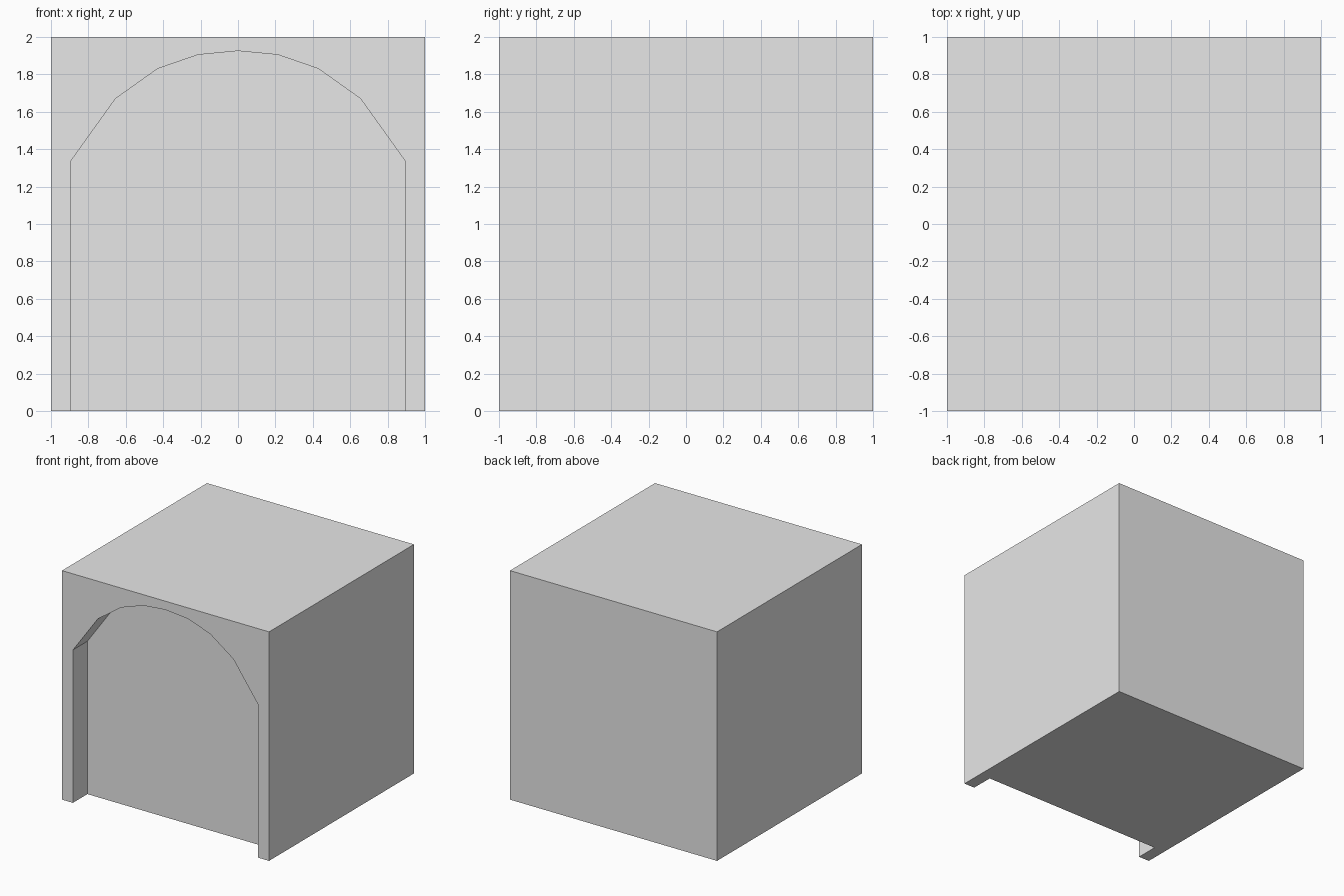
import bpy
import bmesh

default = bpy.data.objects.get("Cube")
if default:
    bpy.data.objects.remove(default, do_unlink=True)

# Plain grey stone
grey = bpy.data.materials.new("grey")
grey.use_nodes = True
colour = (0.8, 0.8, 0.8, 1)
grey.diffuse_color = colour
grey.node_tree.nodes["Principled BSDF"].inputs["Base Color"].default_value = colour


def add_object(name, bm):
    bmesh.ops.recalc_face_normals(bm, faces=bm.faces)
    mesh = bpy.data.meshes.new(name)
    bm.to_mesh(mesh)
    bm.free()
    mesh.materials.append(grey)
    obj = bpy.data.objects.new(name, mesh)
    bpy.context.collection.objects.link(obj)
    return obj


# Solid block
bm = bmesh.new()
bmesh.ops.create_cube(bm, size=2)
bmesh.ops.translate(bm, verts=bm.verts, vec=(0, 0, 1))
block = add_object("arched_block", bm)

# Arch outline, right half mirrored to the left, open below the floor
half = [(0.895, -0.2), (0.895, 1.335), (0.655, 1.67), (0.43, 1.83), (0.213, 1.905)]
outline = half + [(0, 1.925)] + [(-x, z) for x, z in reversed(half)]

# Cutter for the shallow arched recess in the front
FRONT, BACK = -1.2, -0.8
bm = bmesh.new()
face = bm.faces.new([bm.verts.new((x, FRONT, z)) for x, z in outline])
extruded = bmesh.ops.extrude_face_region(bm, geom=[face])["geom"]
moved = [v for v in extruded if isinstance(v, bmesh.types.BMVert)]
bmesh.ops.translate(bm, verts=moved, vec=(0, BACK - FRONT, 0))
cutter = add_object("arch_cutter", bm)
cutter.hide_render = True

# Cut the recess and keep only the finished block
cut = block.modifiers.new("arch recess", "BOOLEAN")
cut.operation = "DIFFERENCE"
cut.solver = "EXACT"
cut.object = cutter
bpy.context.view_layer.objects.active = block
block.select_set(True)
bpy.ops.object.modifier_apply(modifier=cut.name)
bpy.data.objects.remove(cutter, do_unlink=True)
